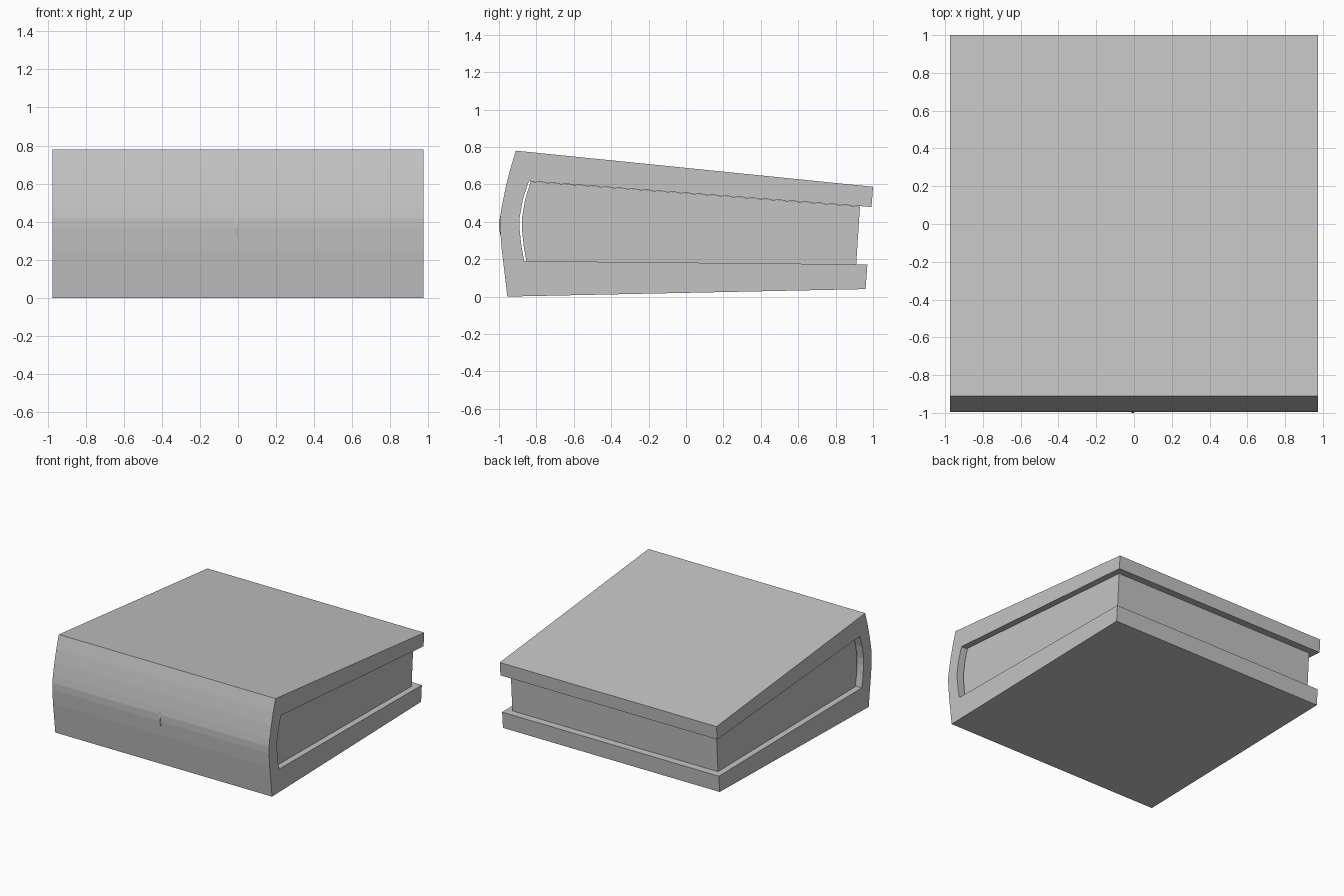
import bpy, bmesh

default = bpy.data.objects.get("Cube")
if default:
    bpy.data.objects.remove(default, do_unlink=True)

GREY = (0.55, 0.55, 0.55, 1.0)
grey = bpy.data.materials.new("plain grey")
grey.use_nodes = True
grey.diffuse_color = GREY
grey.node_tree.nodes["Principled BSDF"].inputs["Base Color"].default_value = GREY


def extrude_profile(name, profile, x0, x1):
    """Extrude a closed side profile of (y, z) points from x0 to x1."""
    bm = bmesh.new()
    face = bm.faces.new([bm.verts.new((x0, y, z)) for y, z in profile])
    ext = bmesh.ops.extrude_face_region(bm, geom=[face])
    moved = [g for g in ext["geom"] if isinstance(g, bmesh.types.BMVert)]
    bmesh.ops.translate(bm, verts=moved, vec=(x1 - x0, 0, 0))
    bmesh.ops.recalc_face_normals(bm, faces=bm.faces[:])
    mesh = bpy.data.meshes.new(name)
    bm.to_mesh(mesh)
    bm.free()
    mesh.materials.append(grey)
    obj = bpy.data.objects.new(name, mesh)
    bpy.context.collection.objects.link(obj)
    return obj


# Cover: two thick boards joined by a rounded spine
outer_spine = [(-0.91, 0.78), (-0.94, 0.68), (-0.965, 0.58), (-0.985, 0.48),
               (-0.994, 0.42), (-0.994, 0.365), (-0.985, 0.25), (-0.955, 0.0)]
inner_spine = [(-0.865, 0.19), (-0.88, 0.27), (-0.89, 0.36), (-0.89, 0.42),
               (-0.872, 0.52), (-0.84, 0.617)]
bottom_edge = [(0.96, 0.04), (0.97, 0.172)]
top_edge = [(0.992, 0.479), (1.0, 0.587)]
extrude_profile("cover", outer_spine + bottom_edge + inner_spine + top_edge,
                -0.975, 0.975)

# Page block: inset from the cover edges, rounded towards the spine
pages = [(-0.83, 0.615), (-0.86, 0.52), (-0.877, 0.42), (-0.877, 0.36),
         (-0.868, 0.27), (-0.853, 0.187), (0.91, 0.171), (0.93, 0.482)]
extrude_profile("page_block", pages, -0.925, 0.925)

# Small crescent ridge in the middle of the spine
ridge = [(-0.98, 0.44), (-0.994, 0.43), (-1.0, 0.39), (-1.0, 0.37),
         (-0.992, 0.325), (-0.98, 0.32)]
extrude_profile("spine_ridge", ridge, -0.014, 0.0)
